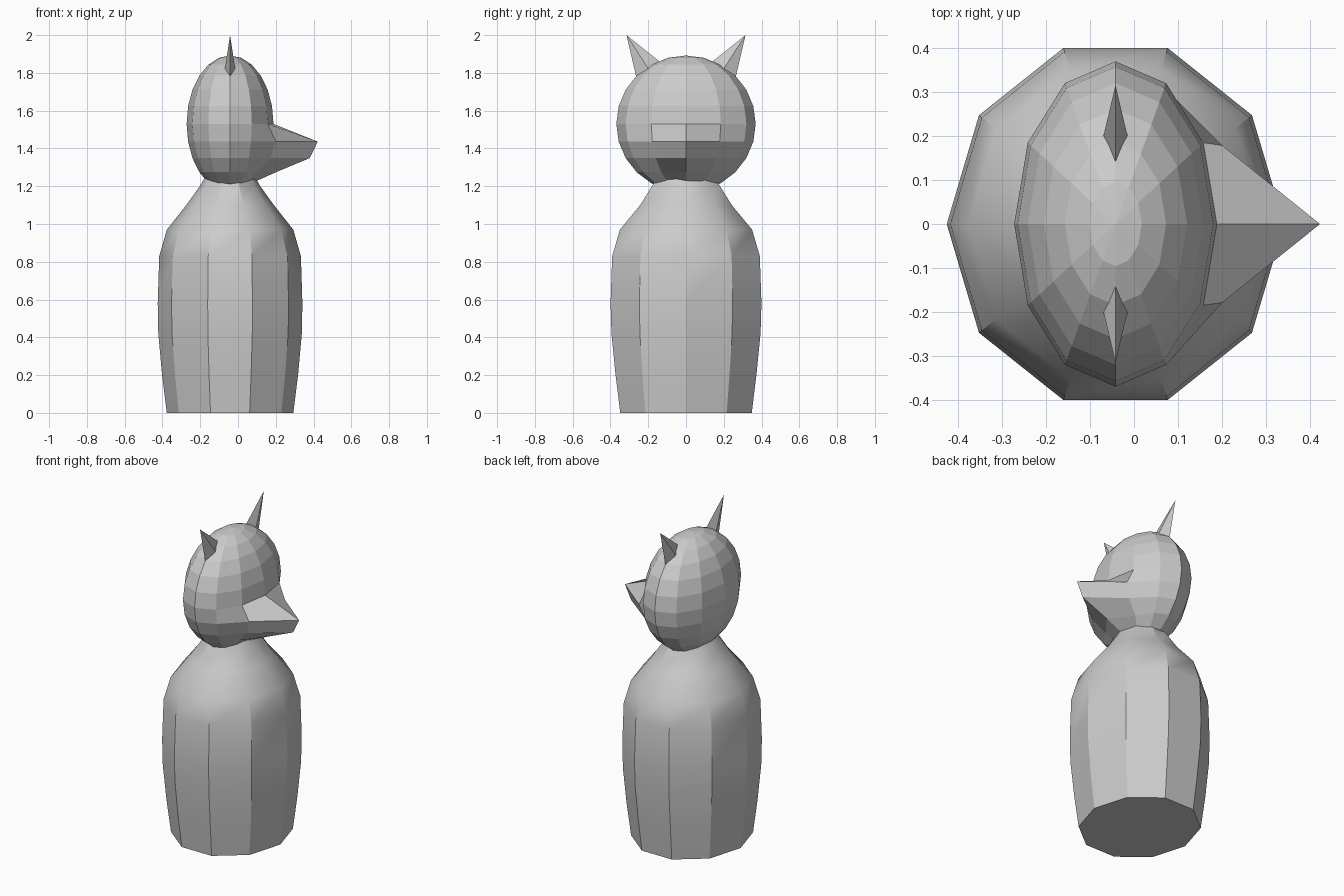
import bpy, bmesh
from math import sin, cos, tau, atan2, asin, degrees, radians

if "Cube" in bpy.data.objects:
    bpy.data.objects.remove(bpy.data.objects["Cube"])

CX = -0.042  # shared axis of body and head


def finish(name, bm, smooth=False):
    bmesh.ops.recalc_face_normals(bm, faces=bm.faces)
    mesh = bpy.data.meshes.new(name)
    bm.to_mesh(mesh)
    bm.free()
    ob = bpy.data.objects.new(name, mesh)
    bpy.context.collection.objects.link(ob)
    if smooth:
        bpy.ops.object.select_all(action='DESELECT')
        ob.select_set(True)
        bpy.context.view_layer.objects.active = ob
        bpy.ops.object.shade_smooth_by_angle(angle=radians(32))
    return ob


# body: ten-sided loft, (z, x radius, y radius)
profile = [(0, .335, .366), (.2, .36, .392), (.42, .38, .415), (.58, .383, .42),
           (.83, .375, .411), (.97, .335, .368), (1.1, .232, .255),
           (1.2, .16, .19), (1.27, .12, .14)]
bm = bmesh.new()
rings = [[bm.verts.new((CX + rx * cos(tau * i / 10), ry * sin(tau * i / 10), z))
          for i in range(10)] for z, rx, ry in profile]
for a, b in zip(rings, rings[1:]):
    for i in range(10):
        j = (i + 1) % 10
        bm.faces.new((a[i], a[j], b[j], b[i]))
bm.faces.new(rings[0])
bm.faces.new(rings[-1])
finish("body", bm, smooth=True)

# head: squashed ball, with the beak pulled out of its grid
# (azimuth, elevation) -> distance pulled along x
pull = {(0, -15): .242, (0, -30): .223, (0, -45): .08,
        (30, -15): .05, (30, -30): .04}
bm = bmesh.new()
bmesh.ops.create_uvsphere(bm, u_segments=12, v_segments=12, radius=1)
for v in bm.verts:
    x, y, z = v.co
    az = abs(round(degrees(atan2(y, x))))
    el = round(degrees(asin(max(-1, min(1, z)))))
    v.co = (CX + .23 * x + pull.get((az, el), 0), .369 * y, 1.53 + .362 * z)
finish("head_with_beak", bm)

# ears: thin four-sided spikes, base sunk a little into the head
for side, label in ((1, "left"), (-1, "right")):
    bm = bmesh.new()
    tip = (CX, .315, 2.0)
    base = [(CX, .14, 1.86), (CX + .026, .205, 1.83),
            (CX, .265, 1.785), (CX - .026, .205, 1.83)]
    top = bm.verts.new((tip[0], tip[1] * side, tip[2]))
    low = []
    for p in base:
        q = [t + (c - t) * 1.06 for c, t in zip(p, tip)]
        low.append(bm.verts.new((q[0], q[1] * side, q[2])))
    for i in range(4):
        bm.faces.new((low[i], low[(i + 1) % 4], top))
    bm.faces.new(low)
    finish("ear_" + label, bm)
